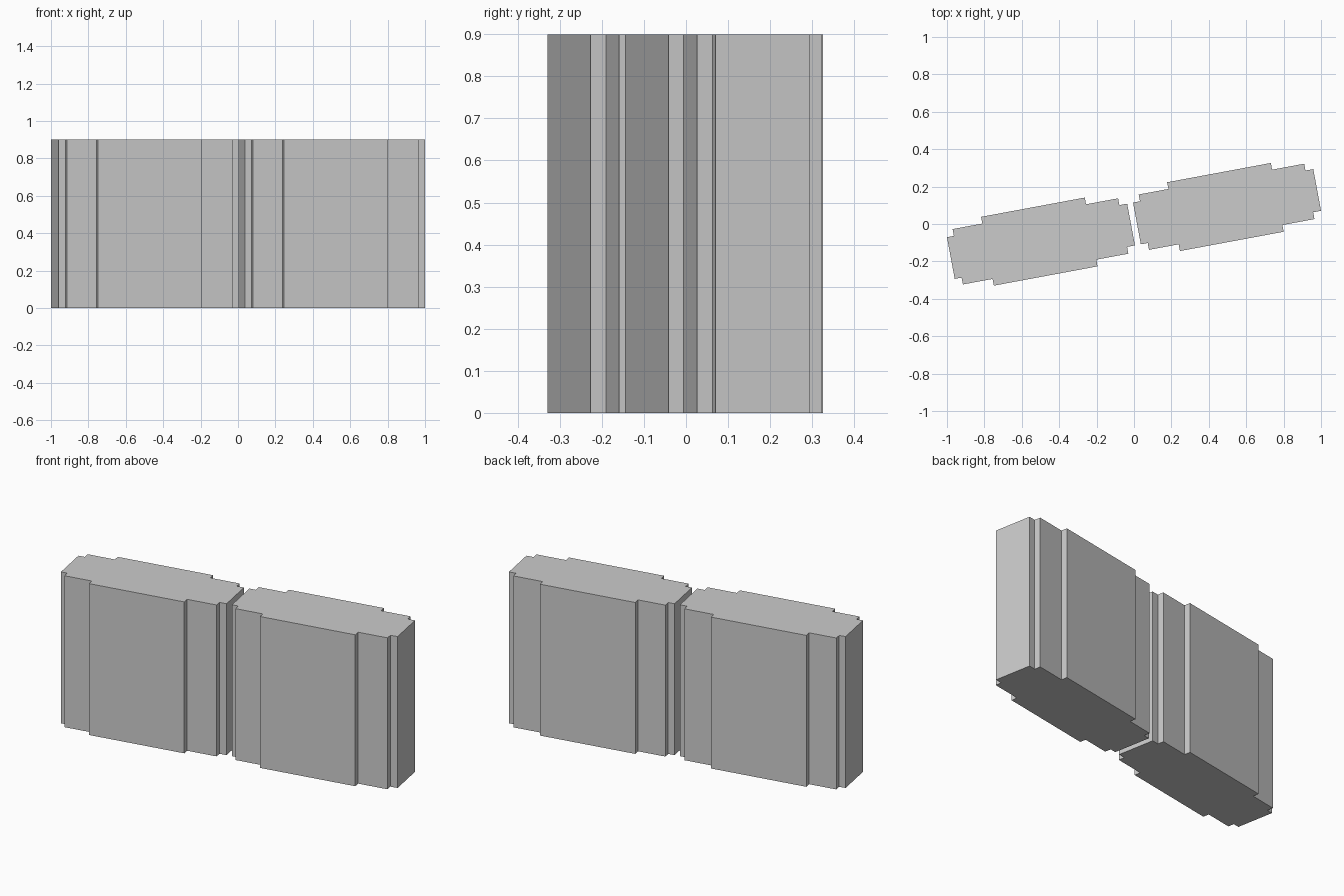
import bpy, bmesh, math

if "Cube" in bpy.data.objects:
    bpy.data.objects.remove(bpy.data.objects["Cube"])

HEIGHT = 0.9
ANGLE = math.radians(10.53)

# Stepped block outline, as (left end, right end, half thickness) of each step
STEPS = [(-0.490, 0.490, 0.1134), (-0.4525, 0.4475, 0.1505), (-0.291, 0.273, 0.187)]


def outline():
    pts = []
    # upper half, left to right
    for i, (l, r, t) in enumerate(STEPS):
        pts.append((l, t))
        if i + 1 < len(STEPS):
            pts.append((STEPS[i + 1][0], t))
    for i in range(len(STEPS) - 1, -1, -1):
        l, r, t = STEPS[i]
        if i + 1 < len(STEPS):
            pts.append((STEPS[i + 1][1], t))
        pts.append((r, t))
    # lower half mirrors the upper one
    return pts + [(x, -y) for x, y in reversed(pts)]


def make_block(name, x, y):
    bm = bmesh.new()
    face = bm.faces.new([bm.verts.new((px, py, 0)) for px, py in outline()])
    ext = bmesh.ops.extrude_face_region(bm, geom=[face], use_keep_orig=True)
    top = [v for v in ext["geom"] if isinstance(v, bmesh.types.BMVert)]
    bmesh.ops.translate(bm, verts=top, vec=(0, 0, HEIGHT))
    bmesh.ops.recalc_face_normals(bm, faces=bm.faces)
    mesh = bpy.data.meshes.new(name)
    bm.to_mesh(mesh)
    bm.free()
    ob = bpy.data.objects.new(name, mesh)
    ob.location = (x, y, 0)
    ob.rotation_euler.z = ANGLE
    bpy.context.collection.objects.link(ob)


# Two identical blocks, end to end
make_block("left_block", -0.4975, -0.0925)
make_block("right_block", 0.4975, 0.0925)
